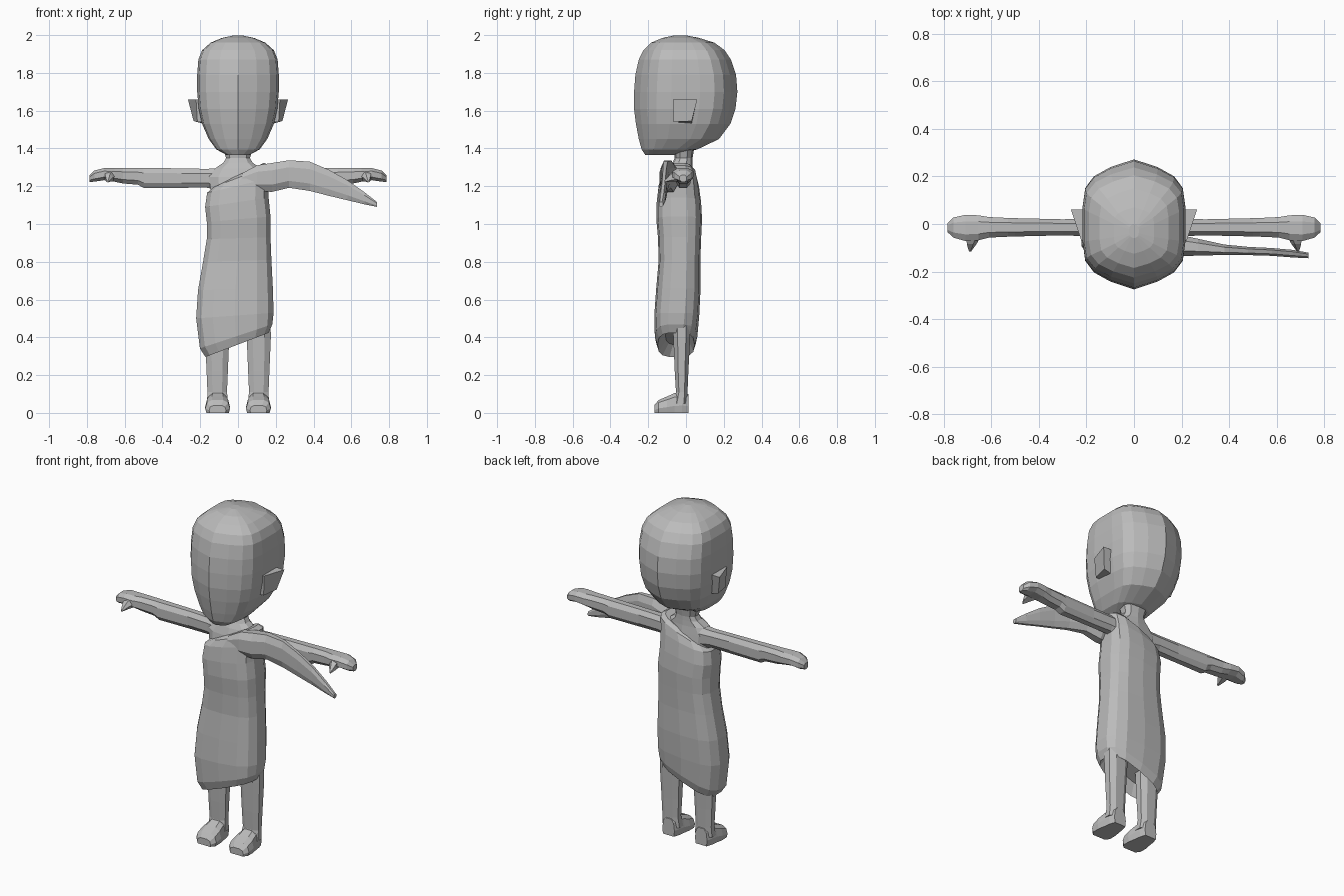
import bpy, math
from mathutils import Vector

clay = bpy.data.materials.new("plain_grey")
clay.diffuse_color = (0.5, 0.5, 0.5, 1)


def build(name, verts, faces):
    me = bpy.data.meshes.new(name)
    me.from_pydata([tuple(v) for v in verts], [], faces)
    me.materials.append(clay)
    ob = bpy.data.objects.new(name, me)
    bpy.context.collection.objects.link(ob)
    return ob


def loft(name, rings):
    """Skin equal-length rings and cap both ends."""
    n = len(rings[0])
    verts = [v for r in rings for v in r]
    faces = [(i * n + j, i * n + (j + 1) % n, (i + 1) * n + (j + 1) % n, (i + 1) * n + j)
             for i in range(len(rings) - 1) for j in range(n)]
    faces += [tuple(range(n))[::-1], tuple(range((len(rings) - 1) * n, len(rings) * n))]
    ob = build(name, verts, faces)
    import bmesh
    bm = bmesh.new()
    bm.from_mesh(ob.data)
    bmesh.ops.recalc_face_normals(bm, faces=bm.faces)
    bm.to_mesh(ob.data)
    bm.free()
    return ob


def oval(n, p=0.8, turn=0.5):
    """Unit rounded-square outline, p < 1 squarer."""
    out = []
    for i in range(n):
        a = 2 * math.pi * (i + turn) / n
        c, s = math.cos(a), math.sin(a)
        out.append((math.copysign(abs(c) ** p, c), math.copysign(abs(s) ** p, s)))
    return out


def mirror(ob):
    m = ob.modifiers.new("mirror", 'MIRROR')
    m.use_axis[0] = True


# Head: pointed front and back, flat sides
quarter = [(1, 0.0), (1, 0.28), (0.95, 0.56), (0.78, 0.74), (0.46, 0.88), (0, 1)]
half = quarter + [(-x, y) for x, y in quarter[-2::-1]]
outline = half + [(x, -y) for x, y in half[-2:0:-1]]
# z, half width, front y, back y
head_levels = [(1.365, 0.06, -0.215, -0.06), (1.395, 0.115, -0.235, 0.06), (1.45, 0.155, -0.25, 0.175),
               (1.53, 0.19, -0.265, 0.235), (1.61, 0.208, -0.275, 0.262), (1.70, 0.216, -0.275, 0.272),
               (1.79, 0.216, -0.268, 0.265), (1.87, 0.21, -0.25, 0.238), (1.92, 0.19, -0.225, 0.205),
               (1.96, 0.145, -0.185, 0.15), (1.985, 0.085, -0.125, 0.07), (1.999, 0.02, -0.06, 0.0)]
loft("head", [[(x * w, (f + b) / 2 + y * (b - f) / 2, z) for x, y in outline]
              for z, w, f, b in head_levels])

# Ears: wedges flaring outward at the back
ear = [[(0.19, -0.07, 1.66), (0.19, 0.06, 1.66), (0.265, 0.06, 1.66), (0.222, -0.07, 1.66)],
       [(0.19, -0.065, 1.54), (0.18, 0.03, 1.53), (0.235, 0.03, 1.545), (0.215, -0.065, 1.54)]]
mirror(loft("ear", ear))

# Neck and upper chest
neck_levels = [(1.02, 0.13, -0.12, 0.05), (1.17, 0.15, -0.115, 0.05), (1.25, 0.16, -0.10, 0.04),
               (1.295, 0.125, -0.085, 0.035), (1.325, 0.08, -0.07, 0.035), (1.35, 0.066, -0.06, 0.035),
               (1.41, 0.085, -0.065, 0.045)]
loft("neck_and_chest", [[(x * w, (f + b) / 2 + y * (b - f) / 2, z) for x, y in oval(10)]
                        for z, w, f, b in neck_levels])

# Arms with mitten hands: x, front y, back y, bottom z, top z
arm_levels = [(0.08, -0.07, 0.03, 1.17, 1.30), (0.17, -0.055, 0.025, 1.19, 1.295), (0.30, -0.05, 0.022, 1.188, 1.298),
              (0.50, -0.055, 0.027, 1.188, 1.30), (0.53, -0.056, 0.028, 1.205, 1.30),
              (0.61, -0.06, 0.032, 1.212, 1.30), (0.655, -0.072, 0.04, 1.222, 1.298),
              (0.71, -0.075, 0.042, 1.23, 1.298), (0.76, -0.06, 0.03, 1.222, 1.285),
              (0.785, -0.035, 0.005, 1.222, 1.26)]
mirror(loft("arm", [[(x, (f + b) / 2 + u * (b - f) / 2, (lo + hi) / 2 + v * (hi - lo) / 2)
                     for u, v in oval(8)] for x, f, b, lo, hi in arm_levels]))

# Thumbs
thumb = [[(x + u * r, y, z + v * r) for u, v in oval(5)]
         for x, y, z, r in [(0.675, -0.045, 1.26, 0.035), (0.685, -0.085, 1.245, 0.022), (0.69, -0.115, 1.225, 0.005)]]
mirror(loft("thumb", thumb))

# Legs
leg_levels = [(0.05, 0.048, 0.168, -0.07, 0.01), (0.11, 0.055, 0.165, -0.055, 0.01),
              (0.22, 0.05, 0.17, -0.062, 0.015), (0.40, 0.042, 0.178, -0.07, 0.025),
              (0.60, 0.03, 0.175, -0.08, 0.03)]
mirror(loft("leg", [[((l + r) / 2 + u * (r - l) / 2, (f + b) / 2 + v * (b - f) / 2, z)
                     for u, v in oval(8)] for z, l, r, f, b in leg_levels]))

# Feet: flat soles and sloping insteps; y, half width, top z
foot_levels = [(0.012, 0.04, 0.10), (-0.02, 0.052, 0.11), (-0.06, 0.058, 0.105),
               (-0.10, 0.066, 0.087), (-0.145, 0.066, 0.068), (-0.168, 0.045, 0.04)]
foot_shape = [(-0.9, 0), (0.9, 0), (1, 0.35), (0.85, 0.8), (0.45, 1), (-0.45, 1), (-0.85, 0.8), (-1, 0.35)]
mirror(loft("foot", [[(0.108 + u * w, y, v * h) for u, v in foot_shape] for y, w, h in foot_levels]))

# Dress: tilted rings rising to one shoulder; left x, left z, right x, right z, front y, back y
dress_levels = [(-0.15, 0.36, 0.13, 0.48, -0.11, 0.02), (-0.175, 0.295, 0.165, 0.425, -0.15, 0.045),
                (-0.205, 0.34, 0.185, 0.47, -0.165, 0.06), (-0.225, 0.50, 0.192, 0.53, -0.168, 0.07),
                (-0.215, 0.65, 0.188, 0.66, -0.158, 0.077), (-0.188, 0.80, 0.18, 0.81, -0.145, 0.076),
                (-0.168, 0.92, 0.175, 0.93, -0.148, 0.08), (-0.168, 1.01, 0.175, 1.04, -0.157, 0.085),
                (-0.177, 1.09, 0.165, 1.14, -0.155, 0.08), (-0.166, 1.165, 0.165, 1.24, -0.145, 0.068),
                (-0.13, 1.195, 0.17, 1.31, -0.13, 0.055), (-0.06, 1.23, 0.14, 1.325, -0.105, 0.035)]
loft("dress", [[((l + r) / 2 + u * (r - l) / 2, (f + b) / 2 + v * (b - f) / 2,
                 (zl + zr) / 2 + u * (zr - zl) / 2) for u, v in oval(14, 0.68)]
               for l, zl, r, zr, f, b in dress_levels])

# Hanging sash: x, bottom z, top z, front y, back y
sash_levels = [(0.02, 1.18, 1.27, -0.135, -0.08), (0.10, 1.17, 1.315, -0.142, -0.05),
               (0.18, 1.165, 1.328, -0.14, -0.04), (0.27, 1.187, 1.342, -0.135, -0.06),
               (0.38, 1.17, 1.335, -0.132, -0.085), (0.48, 1.145, 1.292, -0.132, -0.095),
               (0.58, 1.122, 1.235, -0.135, -0.10), (0.67, 1.102, 1.17, -0.142, -0.108),
               (0.735, 1.09, 1.118, -0.145, -0.12)]
loft("sash", [[(x, (f + b) / 2 + u * (b - f) / 2, (lo + hi) / 2 + v * (hi - lo) / 2)
               for u, v in oval(8, 0.8)] for x, lo, hi, f, b in sash_levels])
